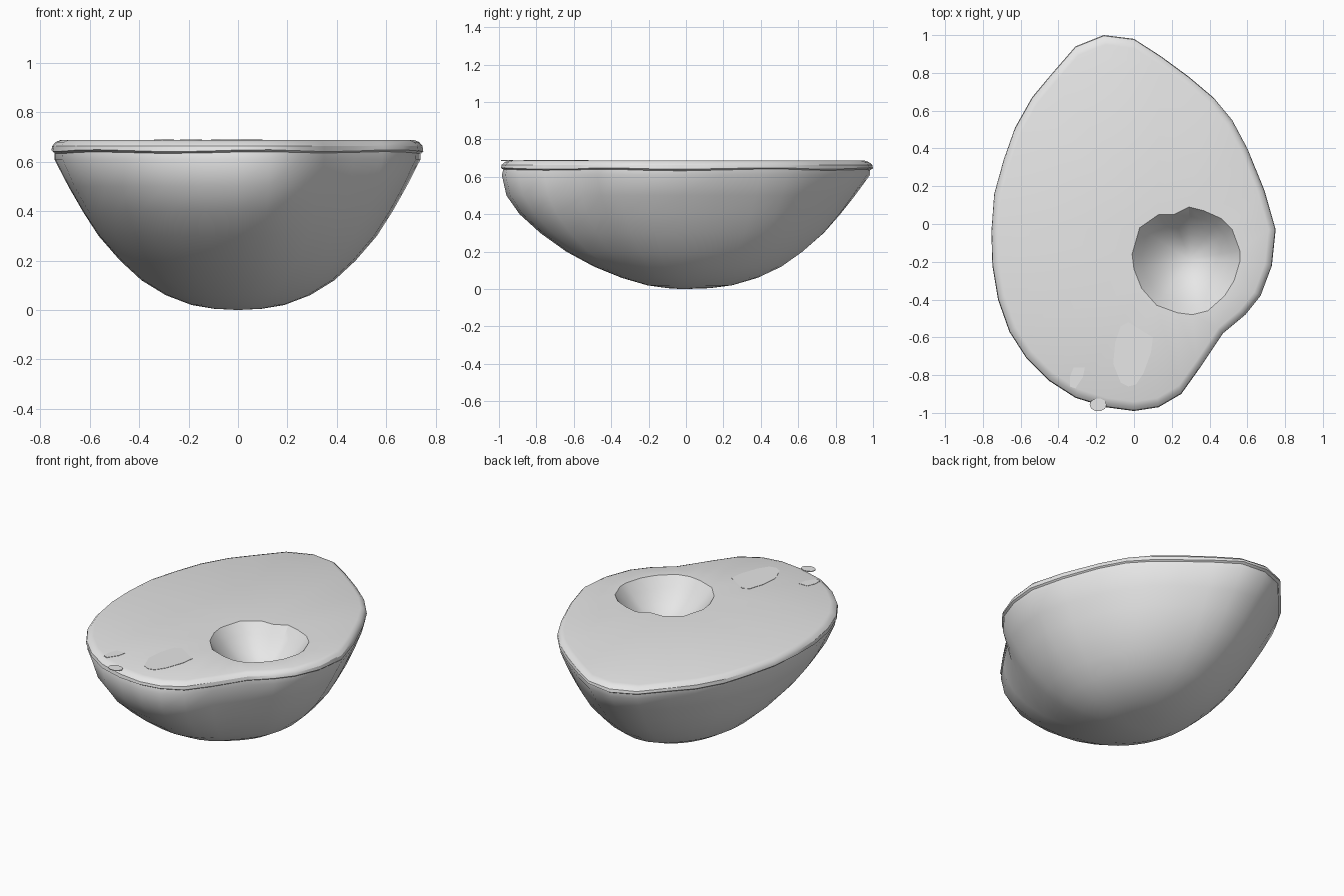
import bpy, bmesh, math
from mathutils import Vector

cube = bpy.data.objects.get("Cube")
if cube:
    bpy.data.objects.remove(cube, do_unlink=True)

TOP = 0.688          # height of the flat cut face
HALF_W, HALF_L = 0.75, 0.98

grey = bpy.data.materials.new("plain_grey")
grey.use_nodes = True
colour = (0.8, 0.8, 0.8, 1)
grey.diffuse_color = colour
grey.node_tree.nodes["Principled BSDF"].inputs["Base Color"].default_value = colour

# Outline of the cut face, and of the stone hollow
outline = [Vector(p) for p in (
    (-.16, 1), (-.31, .94), (-.44, .79), (-.54, .67), (-.63, .51), (-.69, .34),
    (-.74, .16), (-.755, -.04), (-.75, -.22), (-.72, -.4), (-.66, -.57),
    (-.57, -.71), (-.45, -.83), (-.31, -.92), (-.15, -.97), (0, -.99),
    (.13, -.97), (.25, -.9), (.35, -.76), (.47, -.58), (.59, -.48), (.67, -.38),
    (.73, -.22), (.75, -.03), (.69, .18), (.6, .4), (.52, .55), (.42, .67),
    (.29, .78), (.14, .89), (0, .98))]
hollow = [Vector(p) for p in (
    (-.01, -.16), (.03, -.02), (.13, .05), (.21, .05), (.29, .09), (.37, .07),
    (.46, .03), (.52, -.03), (.56, -.14), (.56, -.2), (.53, -.3), (.48, -.38),
    (.39, -.46), (.31, -.48), (.23, -.47), (.12, -.43), (.04, -.34), (0, -.24))]


def add_ring(bm, points, z):
    return [bm.verts.new((p.x, p.y, z)) for p in points]


def bridge(bm, a, b):
    n = len(a)
    for i in range(n):
        j = (i + 1) % n
        bm.faces.new((a[i], a[j], b[j], b[i]))


def fan(bm, ring, centre):
    for i in range(len(ring)):
        bm.faces.new((ring[i], ring[(i + 1) % len(ring)], centre))


def finish(name, bm, angle=40):
    bmesh.ops.recalc_face_normals(bm, faces=bm.faces)
    mesh = bpy.data.meshes.new(name)
    bm.to_mesh(mesh)
    bm.free()
    mesh.materials.append(grey)
    obj = bpy.data.objects.new(name, mesh)
    bpy.context.collection.objects.link(obj)
    bpy.ops.object.select_all(action="DESELECT")
    obj.select_set(True)
    bpy.context.view_layer.objects.active = obj
    bpy.ops.object.shade_smooth_by_angle(angle=math.radians(angle))
    return obj


def skin_point(p, side, front):
    """Shrink an outline point, easing it to an oval lower down."""
    d = p.normalized()
    w = max(0, -d.y) ** 2
    r = side * (1 - w) + front * w
    oval = 1 / math.hypot(d.x / HALF_W, d.y / HALF_L)
    return d * r * (oval + (p.length - oval) * r * r)


# Rounded skin: height, spread at the sides and back, spread at the front
bm = bmesh.new()
previous = None
for z, side, front in ((.005, .13, .1), (.02, .25, .21), (.06, .39, .35),
                       (.12, .52, .5), (.2, .635, .65), (.3, .75, .79),
                       (.4, .835, .9), (.5, .91, .97), (.61, .985, .995),
                       (.645, .985, .985)):
    ring = add_ring(bm, [skin_point(p, side, front) for p in outline], z)
    if previous:
        bridge(bm, previous, ring)
    else:
        fan(bm, ring, bm.verts.new((0, -.02, 0)))
    previous = ring
finish("skin", bm, 50)

# Rounded rim, flat cut face and scooped hollow
bm = bmesh.new()
previous = None
for z, scale, wave in ((.64, .94, 0), (.636, .985, 1), (.645, 1, 1),
                       (.664, .996, 0), (.68, .977, 0), (TOP, .95, 0)):
    ring = add_ring(bm, [p * scale for p in outline], z)
    for i, v in enumerate(ring):
        v.co.z += wave * .004 * math.sin(i * 1.3)
    if previous:
        bridge(bm, previous, ring)
    previous = ring

centre = sum(hollow, Vector((0, 0))) / len(hollow)
lip = add_ring(bm, hollow, TOP)
edges = []
for loop in (previous, lip):
    for i, v in enumerate(loop):
        w = loop[(i + 1) % len(loop)]
        edges.append(bm.edges.get((v, w)) or bm.edges.new((v, w)))
bmesh.ops.triangle_fill(bm, use_beauty=True, edges=edges, normal=(0, 0, 1))

DEPTH = 0.2
steps = 6
previous = lip
for k in range(1, steps):
    r = 1 - k / steps
    ring = add_ring(bm, [centre + (p - centre) * r for p in hollow],
                    TOP - DEPTH * (1 - r ** 2))
    bridge(bm, previous, ring)
    previous = ring
fan(bm, previous, bm.verts.new((centre.x, centre.y, TOP - DEPTH)))
finish("flesh", bm, 32)


# Thin spots lying on the cut face
def plate(name, points):
    bm = bmesh.new()
    low = add_ring(bm, points, TOP - .002)
    high = add_ring(bm, points, TOP + .002)
    bridge(bm, low, high)
    bm.faces.new(low)
    bm.faces.new(high)
    finish(name, bm)


plate("large_spot", [Vector(p) for p in (
    (-.03, -.52), (.1, -.6), (.09, -.68), (.05, -.79), (.01, -.85), (-.03, -.86),
    (-.07, -.84), (-.11, -.74), (-.1, -.63), (-.07, -.54))])
plate("small_spot", [Vector(p) for p in (
    (-.32, -.76), (-.26, -.76), (-.27, -.81), (-.31, -.87), (-.34, -.86), (-.34, -.81))])
plate("edge_spot", [Vector((-.19 + .045 * math.cos(a), -.957 + .035 * math.sin(a)))
                    for a in (k * math.tau / 10 for k in range(10))])
